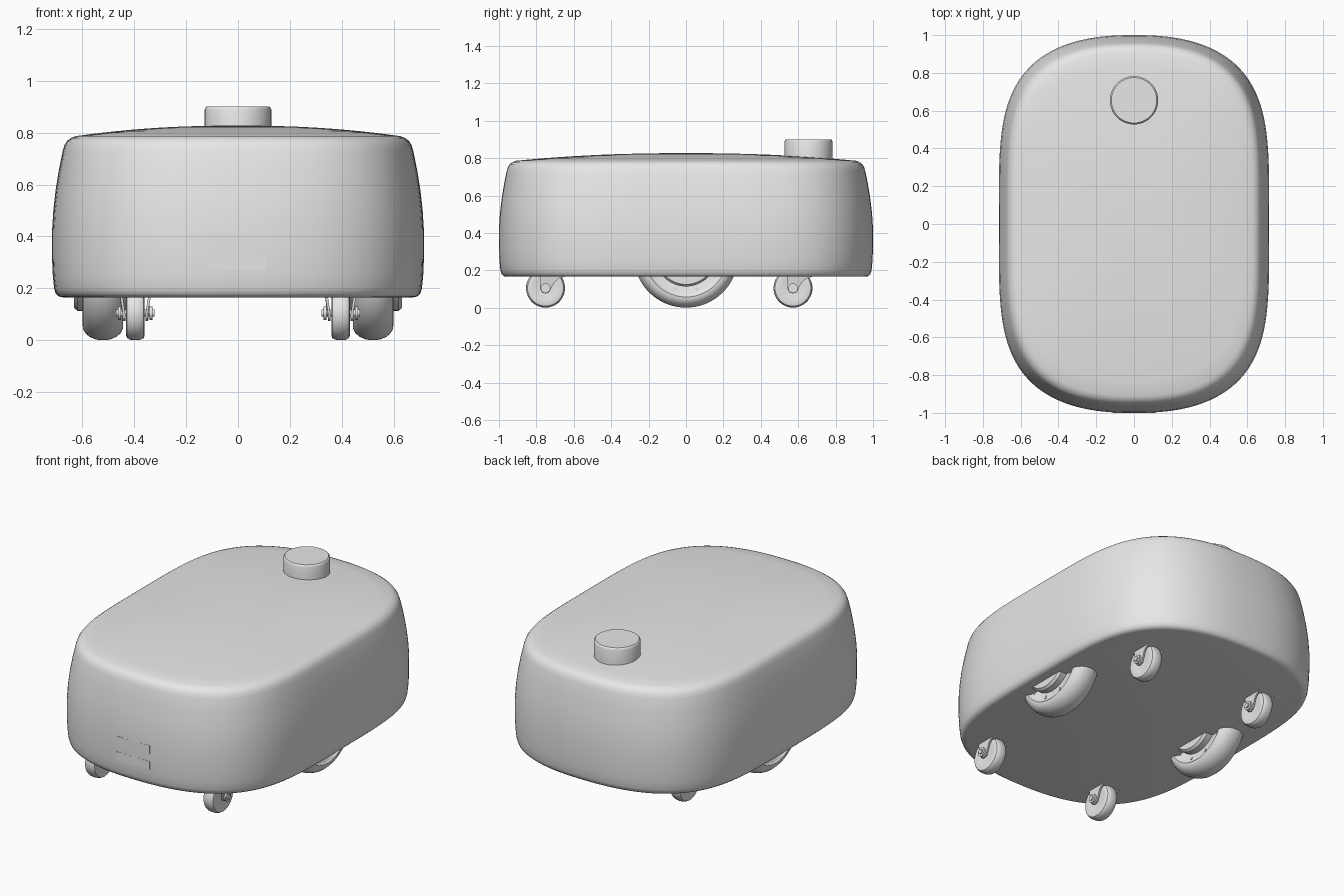
import bpy, bmesh, math
from mathutils import Vector

cube = bpy.data.objects.get("Cube")
if cube:
    bpy.data.objects.remove(cube, do_unlink=True)

GREY = bpy.data.materials.new("plain grey")
GREY.use_nodes = True
GREY.diffuse_color = (0.8, 0.8, 0.8, 1)
GREY.node_tree.nodes["Principled BSDF"].inputs["Base Color"].default_value = (0.8, 0.8, 0.8, 1)


def finish(name, bm, angle=35):
    """Turn a bmesh into a named, shaded object."""
    bmesh.ops.recalc_face_normals(bm, faces=bm.faces)
    mesh = bpy.data.meshes.new(name)
    bm.to_mesh(mesh)
    bm.free()
    mesh.materials.append(GREY)
    obj = bpy.data.objects.new(name, mesh)
    bpy.context.collection.objects.link(obj)
    bpy.ops.object.select_all(action='DESELECT')
    bpy.context.view_layer.objects.active = obj
    obj.select_set(True)
    bpy.ops.object.shade_smooth_by_angle(angle=math.radians(angle))
    return obj


def loft(bm, rings):
    """Skin closed rings of points and cap both ends."""
    loops = [[bm.verts.new(p) for p in ring] for ring in rings]
    n = len(loops[0])
    for a, b in zip(loops, loops[1:]):
        for i in range(n):
            j = (i + 1) % n
            bm.faces.new((a[i], a[j], b[j], b[i]))
    bm.faces.new(loops[0][::-1])
    bm.faces.new(loops[-1])


def lathe(name, profile, centre, axis='X', seg=48):
    """Revolve (radius, offset) pairs around an axis through centre."""
    c = Vector(centre)
    rings = []
    for r, h in profile:
        ring = []
        for i in range(seg):
            t = math.tau * i / seg
            u, v = r * math.cos(t), r * math.sin(t)
            ring.append(c + Vector((h, u, v) if axis == 'X' else (u, v, h)))
        rings.append(ring)
    bm = bmesh.new()
    loft(bm, rings)
    return finish(name, bm)


def both_sides(half):
    """Mirror a half profile so that it is symmetric about its middle."""
    return [(r, -h) for r, h in half] + [(r, h) for r, h in reversed(half)]


def box(name, size, centre):
    bm = bmesh.new()
    bmesh.ops.create_cube(bm, size=1)
    bmesh.ops.scale(bm, vec=size, verts=bm.verts)
    bmesh.ops.translate(bm, vec=centre, verts=bm.verts)
    return finish(name, bm)


# Body shell: rounded plan outline, bulging sides and a shallow domed top
HALF_W, HALF_L, SEG = 0.716, 1.0, 144


def outline(inset, z, scale=1):
    ring = []
    for i in range(SEG):
        t = math.tau * i / SEG
        c, s = math.cos(t), math.sin(t)
        x = math.copysign(abs(c) ** (2 / 2.4), c)
        y = math.copysign(abs(s) ** (2 / 4.14), s)
        ring.append(((HALF_W - inset) * x * scale, (HALF_L - inset) * y * scale, z))
    return ring


side = [(.04, .166), (.026, .169), (.014, .18), (.008, .2), (.003, .25), (0, .32),
        (0, .42), (.005, .5), (.014, .58), (.027, .66), (.041, .73), (.048, .752),
        (.058, .768), (.073, .779), (.09, .786)]
rings = [outline(d, z) for d, z in side]
for k in range(1, 12):
    s = 1 - k / 12
    rings.append(outline(0.09, 0.827 - 0.041 * s ** 2.2, s))
body = bmesh.new()
loft(body, rings)
finish("body_shell", body, 40)

# Sensor turret near the back of the top
lathe("sensor_turret", [(.122, .78), (.128, .785), (.128, .888), (.125, .896), (.12, .9)],
      (0, .655, 0), 'Z', 64)

# Two thin plates set in the front
for name, z in (("lower_front_plate", .295), ("upper_front_plate", .39)):
    box(name, (.22, .03, .05), (0, -.985, z))

# Tyre, rim and motor hub of a drive wheel
tyre = both_sides([(.2, .062), (.215, .07), (.222, .078), (.235, .077), (.252, .068),
                   (.266, .052), (.275, .032), (.279, .012)])
rim = both_sides([(.16, .058), (.212, .058)])
hub = both_sides([(.1, .112), (.155, .112), (.166, .098), (.166, .05)])

# Fork plate outline in (y, z) from the axle
fork = [(-.03, .09), (-.03, 0), (-.021, -.021), (0, -.03), (.021, -.021), (.032, .004),
        (.05, .035), (.075, .053), (.105, .062), (.105, .09)]
caster_tyre = both_sides([(.06, .03), (.085, .036), (.096, .032), (.102, .022), (.104, .008)])

for label, sx in (("left", 1), ("right", -1)):
    wheel_at = Vector((sx * .52, 0, .28))
    lathe(f"{label}_drive_tyre", tyre, wheel_at, seg=72)
    lathe(f"{label}_drive_rim", rim, wheel_at, seg=72)
    lathe(f"{label}_drive_hub", hub, wheel_at, seg=64)
    # Rim bolts
    for i in range(10):
        t = math.tau * (i + .5) / 10 - math.pi / 2 - math.tau / 20 + math.pi / 10
        spot = wheel_at + Vector((0, .19 * math.cos(t), .19 * math.sin(t)))
        lathe(f"{label}_rim_bolt_{i + 1}", both_sides([(.01, .066)]), spot, seg=12)

    # Casters, front and back
    for end, y in (("front", -.751), ("back", .572)):
        name = f"{label}_{end}_caster"
        axle_at = Vector((sx * .395, y, .105))
        lathe(name + "_wheel", caster_tyre, axle_at)
        lathe(name + "_axle", both_sides([(.014, .074), (.014, .066), (.026, .066), (.026, .055),
                                          (.014, .055)]), axle_at, seg=24)
        bm = bmesh.new()
        for k in (-1, 1):
            loft(bm, [[axle_at + Vector((k * (w + .16 * max(dz, 0)), dy, dz)) for dy, dz in fork]
                      for w in (.039, .049)])
        finish(name + "_fork", bm)
